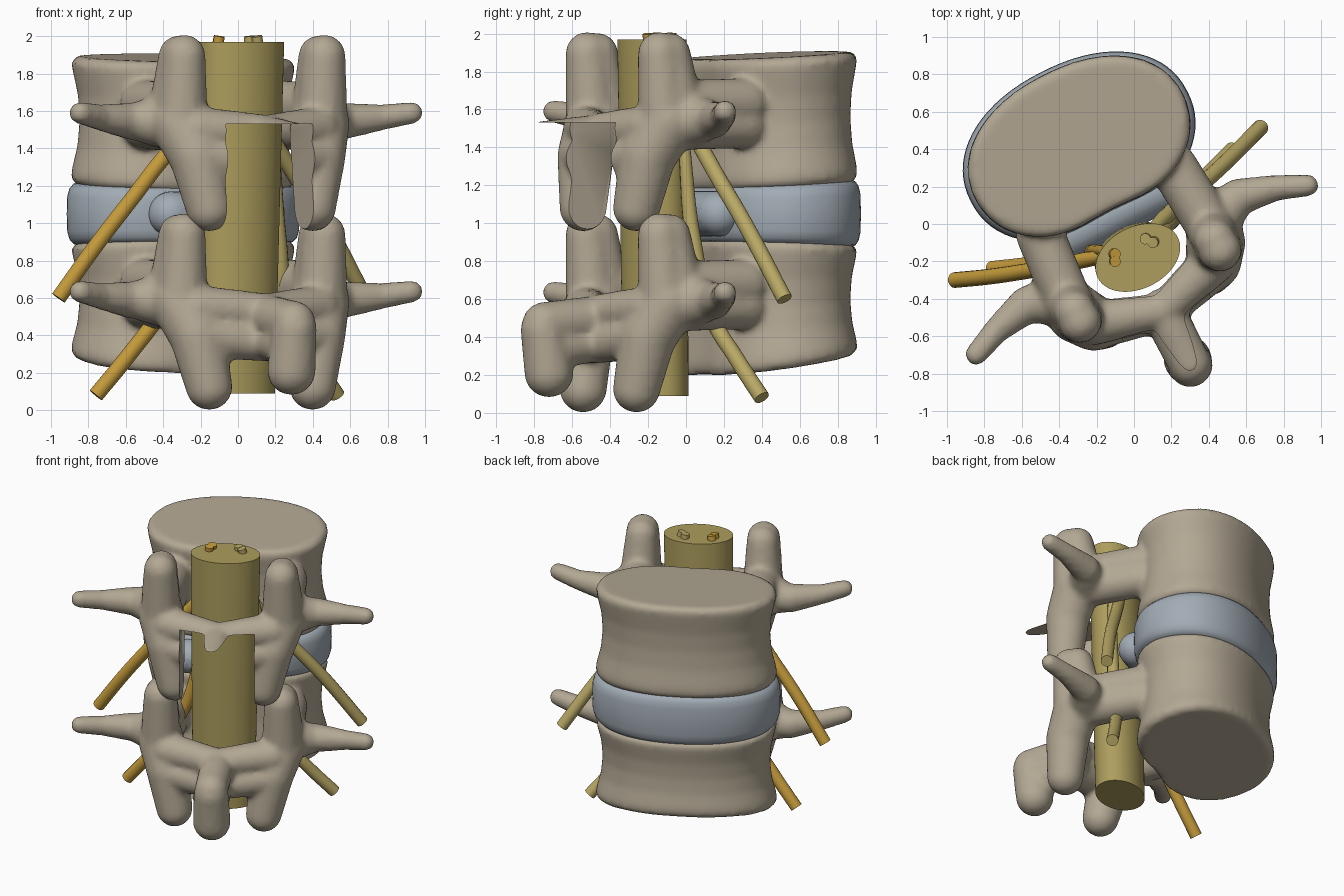
import bpy
import bmesh
import math
from mathutils import Matrix, Vector

if "Cube" in bpy.data.objects:
    bpy.data.objects.remove(bpy.data.objects["Cube"])

# Anatomical frame: x = sideways, y = towards the bodies, turned about z
FRAME = Matrix.Translation((0.045, -0.25, 0)) @ Matrix.Rotation(math.radians(27), 4, 'Z')
LEVEL = 0.955  # height between the two vertebrae


def material(name, rgb):
    m = bpy.data.materials.new(name)
    m.use_nodes = True
    m.diffuse_color = (*rgb, 1)
    bsdf = next(n for n in m.node_tree.nodes if n.type == 'BSDF_PRINCIPLED')
    bsdf.inputs["Base Color"].default_value = (*rgb, 1)
    return m


BONE = material("bone", (0.45, 0.39, 0.295))
DISC = material("disc_grey_blue", (0.36, 0.41, 0.46))
CORD = material("cord_khaki", (0.42, 0.34, 0.11))
KHAKI = material("nerve_khaki", (0.48, 0.39, 0.13))
ORANGE = material("nerve_orange", (0.56, 0.33, 0.045))


def add_object(name, data, mat):
    ob = bpy.data.objects.new(name, data)
    bpy.context.collection.objects.link(ob)
    if mat:
        data.materials.append(mat)
    return ob


def from_bmesh(name, bm, mat):
    bmesh.ops.recalc_face_normals(bm, faces=bm.faces)
    me = bpy.data.meshes.new(name)
    bm.to_mesh(me)
    bm.free()
    return add_object(name, me, mat)


def bake(ob, angle=40):
    """Replace an object by its evaluated mesh, smooth with sharp edges kept."""
    bpy.context.view_layer.update()
    deps = bpy.context.evaluated_depsgraph_get()
    me = bpy.data.meshes.new_from_object(ob.evaluated_get(deps))
    name, mat, mw = ob.name, ob.data.materials[0], ob.matrix_world.copy()
    bpy.data.objects.remove(ob)
    me.materials.clear()
    out = add_object(name, me, mat)
    out.matrix_world = mw
    bpy.ops.object.select_all(action='DESELECT')
    out.select_set(True)
    bpy.context.view_layer.objects.active = out
    bpy.ops.object.shade_smooth_by_angle(angle=math.radians(angle))
    return out


def loft(bm, rings):
    """Skin closed rings of points and cap both ends."""
    rows = [[bm.verts.new(p) for p in ring] for ring in rings]
    n = len(rows[0])
    for a, b in zip(rows, rows[1:]):
        for i in range(n):
            bm.faces.new((a[i], a[(i + 1) % n], b[(i + 1) % n], b[i]))
    bm.faces.new(rows[0][::-1])
    bm.faces.new(rows[-1])


def capsule(bm, a, ra, b, rb):
    """Tapered rounded limb between two points."""
    part = bmesh.new()
    for p, r in ((a, ra), (b, rb)):
        bmesh.ops.create_icosphere(part, subdivisions=3, radius=r,
                                   matrix=Matrix.Translation(p))
    keep = bmesh.ops.convex_hull(part, input=part.verts)
    loose = {e for e in keep["geom_interior"] if isinstance(e, bmesh.types.BMVert)}
    bmesh.ops.delete(part, geom=list(loose), context='VERTS')
    me = bpy.data.meshes.new("limb")
    part.to_mesh(me)
    part.free()
    bm.from_mesh(me)
    bpy.data.meshes.remove(me)


def kidney(scale, z_back, z_front, n=72):
    """Kidney-shaped outline whose height varies from back to front."""
    pts = []
    for i in range(n):
        t = 2 * math.pi * i / n
        c, s = math.cos(t), math.sin(t)
        x = 0.625 * math.copysign(abs(c) ** 0.92, c)
        y = 0.43 * math.copysign(abs(s) ** 0.92, s)
        if s < 0:
            y += 0.05 * math.exp(-(x / 0.25) ** 2)
        k = (y / 0.43 + 1) / 2
        pts.append((x * scale, 0.745 + y * scale, z_back + (z_front - z_back) * k))
    return pts


def stack(bm, profile, bottom, top):
    loft(bm, [kidney(s, *(b + (t - b) * f for b, t in zip(bottom, top)))
              for f, s in profile])


BODY = [(0, 0.95), (0.05, 1), (0.12, 0.995), (0.3, 0.945), (0.5, 0.925),
        (0.7, 0.94), (0.88, 0.985), (0.95, 1), (1, 0.95)]

# Limbs on one side: start, radius, end, radius (mirrored across x)
SIDE = [
    ((0.40, 0.42, 0.68), 0.13, (0.43, 0.02, 0.67), 0.13),       # pedicle
    ((0.40, 0.42, 0.56), 0.12, (0.43, 0.02, 0.56), 0.13),
    ((0.42, -0.09, 0.94), 0.115, (0.42, -0.06, 0.6), 0.14),     # upper facet
    ((0.42, -0.03, 0.94), 0.11, (0.43, 0.02, 0.6), 0.14),
    ((0.45, 0.06, 0.59), 0.15, (0.63, 0.12, 0.59), 0.095),      # transverse
    ((0.63, 0.12, 0.59), 0.10, (0.84, 0.07, 0.61), 0.07),
    ((0.84, 0.07, 0.61), 0.07, (0.995, 0.005, 0.635), 0.06),
    ((0.42, -0.04, 0.58), 0.16, (0.36, -0.13, 0.4), 0.15),      # lower facet
    ((0.36, -0.13, 0.4), 0.15, (0.31, -0.17, 0.125), 0.125),
    ((0.36, -0.13, 0.55), 0.12, (0, -0.24, 0.53), 0.095),       # lamina
    ((0.34, -0.16, 0.40), 0.12, (0, -0.25, 0.36), 0.10),
]
SPINE = [
    ((0, -0.24, 0.50), 0.12, (0, -0.56, 0.47), 0.115),
    ((0, -0.24, 0.38), 0.11, (0, -0.55, 0.34), 0.115),
    ((0, -0.565, 0.44), 0.12, (0, -0.53, 0.21), 0.13),
]


def vertebra(name, bottom, top, lift):
    bm = bmesh.new()
    stack(bm, BODY, bottom, top)
    for a, ra, b, rb in SIDE:
        for m in (1, -1):
            capsule(bm, (a[0] * m, *a[1:]), ra, (b[0] * m, *b[1:]), rb)
    for limb in SPINE:
        capsule(bm, *limb)
    ob = from_bmesh(name, bm, BONE)
    ob.matrix_world = Matrix.Translation((0, 0, lift)) @ FRAME
    fuse = ob.modifiers.new("fuse", 'REMESH')
    fuse.mode = 'VOXEL'
    fuse.voxel_size = 0.02
    soften = ob.modifiers.new("soften", 'SMOOTH')
    soften.factor = 0.5
    soften.iterations = 6
    return ob


lower = bake(vertebra("lower_vertebra", (0.19, 0.32), (0.92, 0.885), 0), 60)
upper = bake(vertebra("upper_vertebra", (0.215, 0.265), (0.905, 0.955), LEVEL), 60)

# Window cut out of the upper arch
bm = bmesh.new()
bmesh.ops.create_cube(bm, size=1, matrix=Matrix.Translation((0, -0.5, 1.13))
                      @ Matrix.Diagonal((0.52, 1.1, 0.8, 1)))
cutter = from_bmesh("arch_cutter", bm, None)
cutter.matrix_world = FRAME
cutter.hide_render = True
cut = upper.modifiers.new("window", 'BOOLEAN')
cut.operation = 'DIFFERENCE'
cut.solver = 'EXACT'
cut.object = cutter
upper = bake(upper, 50)
bpy.data.objects.remove(cutter)

# Disc between the bodies, with its bulge towards the canal
bm = bmesh.new()
stack(bm, [(0, 0.93), (0.03, 0.98), (0.1, 1.015), (0.22, 1.035), (0.5, 1.04),
           (0.78, 1.035), (0.9, 1.015), (0.97, 0.98), (1, 0.93)],
      (0.90, 0.87), (1.19, 1.235))
disc = from_bmesh("disc", bm, DISC)
disc.matrix_world = FRAME
bake(disc, 60)
bm = bmesh.new()
capsule(bm, (-0.28, 0.34, 1.05), 0.12, (0.27, 0.34, 1.05), 0.12)
bulge = from_bmesh("disc_bulge", bm, DISC)
bulge.matrix_world = FRAME
bake(bulge)

# Spinal cord: slightly leaning oval column
bm = bmesh.new()
loft(bm, [[(cx + a * math.cos(t), cy + b * math.sin(t), z)
           for t in (2 * math.pi * i / 64 for i in range(64))]
          for cx, cy, a, b, z in ((-0.006, 0.105, 0.215, 0.16, 0.09),
                                  (0.01, 0.074, 0.24, 0.165, 1.97))])
cord = from_bmesh("spinal_cord", bm, CORD)
cord.matrix_world = FRAME
bake(cord)


def nerve(name, points, mat):
    cu = bpy.data.curves.new(name, 'CURVE')
    cu.dimensions = '3D'
    cu.bevel_depth = 0.042
    cu.bevel_resolution = 5
    cu.use_fill_caps = True
    sp = cu.splines.new('BEZIER')
    sp.bezier_points.add(len(points) - 1)
    for i, (bp, p) in enumerate(zip(sp.bezier_points, points)):
        bp.co = Vector(p)
        bp.handle_left_type = bp.handle_right_type = 'AUTO'
        bp.radius = 0.7 if i < 2 else 1
    bake(add_object(name, cu, mat))


# Nerves: start on top of the cord, leave it and run out and down
nerve("left_upper_nerve", [(0.06, -0.08, 2), (0.08, -0.06, 1.75), (0.16, 0.03, 1.5),
                           (0.27, 0.13, 1.31), (0.48, 0.32, 0.98), (0.68, 0.52, 0.6)], KHAKI)
nerve("left_lower_nerve", [(0.1, -0.1, 2), (0.18, -0.02, 1.5), (0.22, 0.04, 0.9),
                           (0.27, 0.13, 0.52), (0.4, 0.27, 0.28), (0.53, 0.4, 0.08)], KHAKI)
nerve("right_upper_nerve", [(-0.1, -0.2, 2), (-0.14, -0.18, 1.7), (-0.25, -0.19, 1.5),
                            (-0.38, -0.22, 1.37), (-0.56, -0.25, 1.14),
                            (-0.76, -0.28, 0.88), (-0.96, -0.3, 0.6)], ORANGE)
nerve("right_lower_nerve", [(-0.1, -0.16, 2), (-0.2, -0.14, 1.5), (-0.26, -0.16, 0.9),
                            (-0.42, -0.2, 0.52), (-0.58, -0.22, 0.3),
                            (-0.76, -0.24, 0.08)], ORANGE)
